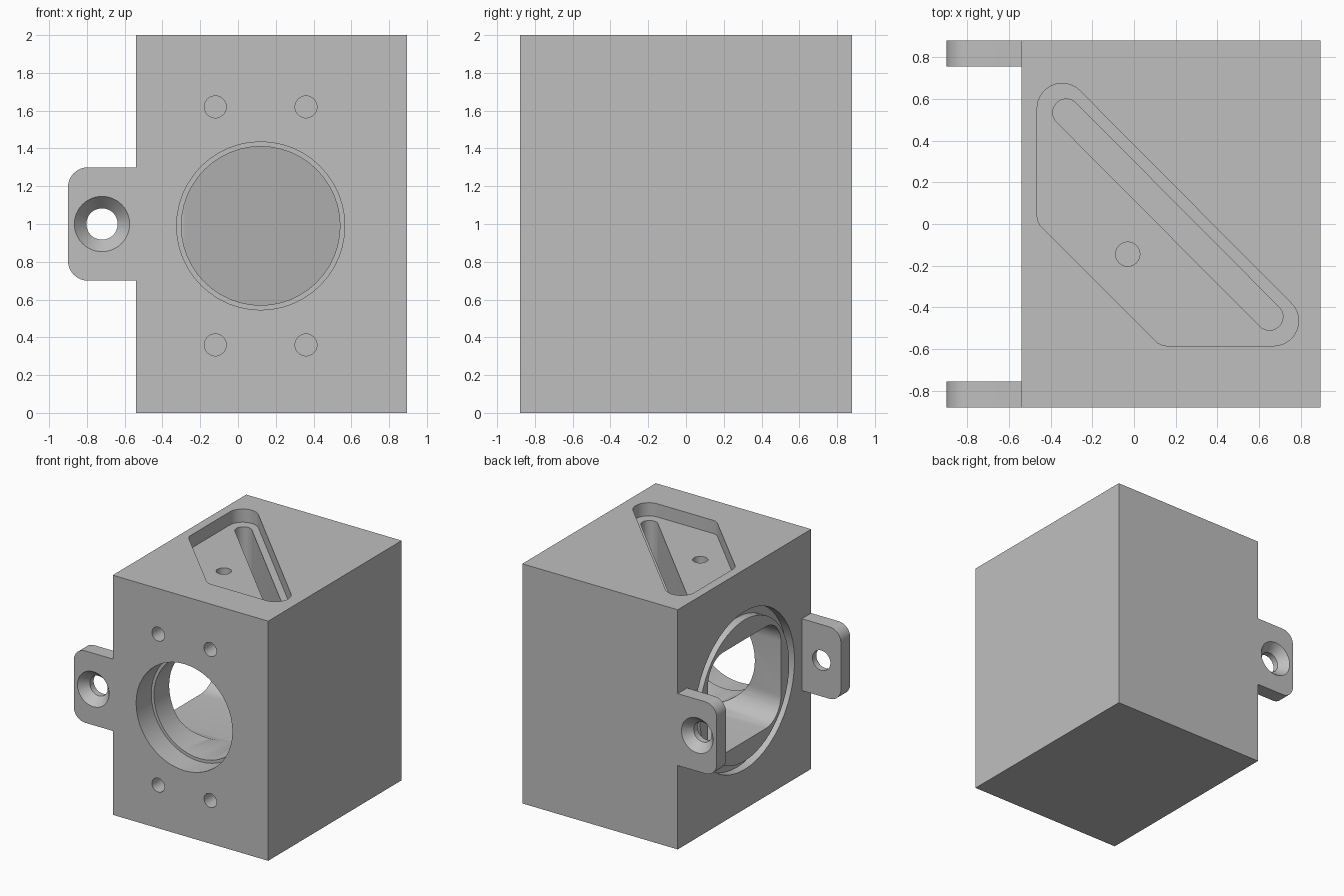
import bpy, bmesh, math
from mathutils import Vector, geometry

cube = bpy.data.objects.get("Cube")
if cube:
    bpy.data.objects.remove(cube, do_unlink=True)

grey = bpy.data.materials.new("machined_grey")
grey.use_nodes = True
tone = (0.52, 0.52, 0.52, 1)
grey.diffuse_color = tone
grey.node_tree.nodes["Principled BSDF"].inputs["Base Color"].default_value = tone

SEGMENTS = 48
AXES = {
    "x": lambda u, v, w: (w, u, v),
    "y": lambda u, v, w: (u, w, v),
    "z": lambda u, v, w: (u, v, w),
}


def prism(name, circles, axis, start, end, taper=1.0, limit=None):
    """Extrude the hull of circles (u, v, radius) along an axis."""
    pts = []
    for u, v, r in circles:
        count = SEGMENTS if r else 1
        for i in range(count):
            a = math.tau * i / count
            pts.append(Vector((u + r * math.cos(a), v + r * math.sin(a))))
    outline = [pts[i] for i in geometry.convex_hull_2d(pts)]
    centre = Vector(circles[0][:2])
    place = AXES[axis]
    bm = bmesh.new()
    near = [bm.verts.new(place(p.x, p.y, start)) for p in outline]
    far = []
    for p in outline:
        q = centre + (p - centre) * taper
        far.append(bm.verts.new(place(q.x, q.y, end)))
    bm.faces.new(near)
    bm.faces.new(far)
    n = len(outline)
    for i in range(n):
        j = (i + 1) % n
        bm.faces.new((near[i], near[j], far[j], far[i]))
    if limit is not None:
        # Trim by the diagonal plane x + y = limit
        geom = bm.verts[:] + bm.edges[:] + bm.faces[:]
        cut_geom = bmesh.ops.bisect_plane(
            bm, geom=geom, plane_co=(limit, 0, 0), plane_no=(1, 1, 0),
            clear_outer=True)["geom_cut"]
        rim = [e for e in cut_geom if isinstance(e, bmesh.types.BMEdge)]
        bmesh.ops.holes_fill(bm, edges=rim, sides=0)
    bmesh.ops.recalc_face_normals(bm, faces=bm.faces[:])
    mesh = bpy.data.meshes.new(name)
    bm.to_mesh(mesh)
    bm.free()
    mesh.materials.append(grey)
    obj = bpy.data.objects.new(name, mesh)
    bpy.context.collection.objects.link(obj)
    return obj


def cut(target, *args, **kwargs):
    """Subtract a prism from the target."""
    subtract(target, prism("cutter", *args, **kwargs))


def subtract(target, cutter):
    cutter.hide_render = True
    mod = target.modifiers.new("cut", "BOOLEAN")
    mod.operation = "DIFFERENCE"
    mod.solver = "EXACT"
    mod.object = cutter
    activate(target)
    bpy.ops.object.modifier_apply(modifier=mod.name)
    bpy.data.objects.remove(cutter, do_unlink=True)


def activate(obj):
    for other in bpy.context.selected_objects:
        other.select_set(False)
    obj.select_set(True)
    bpy.context.view_layer.objects.active = obj


# Main block
LEFT, RIGHT, HALF_Y = -0.54, 0.895, 0.88
body = prism("housing_block", [(x, y, 0) for x in (LEFT, RIGHT)
                               for y in (-HALF_Y, HALF_Y)], "z", 0, 2)

# Top pocket, diagonal slot and small hole
cut(body, [(-0.345, 0.555, 0.12), (0.67, -0.465, 0.12),
           (0.16, -0.505, 0.08), (-0.385, 0.04, 0.08)], "z", 1.89, 2.1)
cut(body, [(-0.325, 0.535, 0.065), (0.65, -0.445, 0.065)], "z", 0.5, 1.95)
cut(body, [(-0.03, -0.145, 0.058)], "z", 1.65, 1.95)

# Front bore with its shallow counterbore, ending at the diagonal
BORE_X, BORE_Z = 0.12, 0.99
cut(body, [(BORE_X, BORE_Z, 0.42)], "y", -1, 0.6, limit=0.15)
cut(body, [(BORE_X, BORE_Z, 0.445)], "y", -1, -0.68)

# Rounded side cavity, ending at the diagonal
cut(body, [(y, BORE_Z + z, 0.2) for y in (-0.28, 0.28)
           for z in (-0.225, 0.225)], "x", -0.7, 0.8, limit=0.15)

# Ring groove around the side cavity
groove = prism("groove_cutter", [(0, BORE_Z, 0.66)], "x", LEFT - 0.1, LEFT + 0.07)
cut(groove, [(0, BORE_Z, 0.59)], "x", LEFT - 0.3, LEFT + 0.3)
subtract(body, groove)

# Four front screw holes
for dx in (-0.24, 0.24):
    for dz in (-0.63, 0.63):
        cut(body, [(BORE_X + dx, BORE_Z + dz, 0.058)], "y", -1, -0.6)

# Mounting lugs with holes countersunk from the outside
parts = [body]
for name, side in (("front_mounting_lug", -1), ("back_mounting_lug", 1)):
    lug = prism(name, [(-0.795, 0.805, 0.105), (-0.795, 1.195, 0.105),
                       (LEFT, 0.7, 0), (LEFT, 1.3, 0)],
                "y", side * HALF_Y, side * 0.757)
    cut(lug, [(-0.72, 1.0, 0.083)], "y", side * 0.6, side * 1.0)
    cut(lug, [(-0.72, 1.0, 0.155)], "y", side * (HALF_Y + 0.01),
        side * 0.808, taper=0.535)
    parts.append(lug)

# Smooth the curved walls, keep the edges sharp
for part in parts:
    activate(part)
    bpy.ops.object.shade_smooth_by_angle(angle=math.radians(30))
